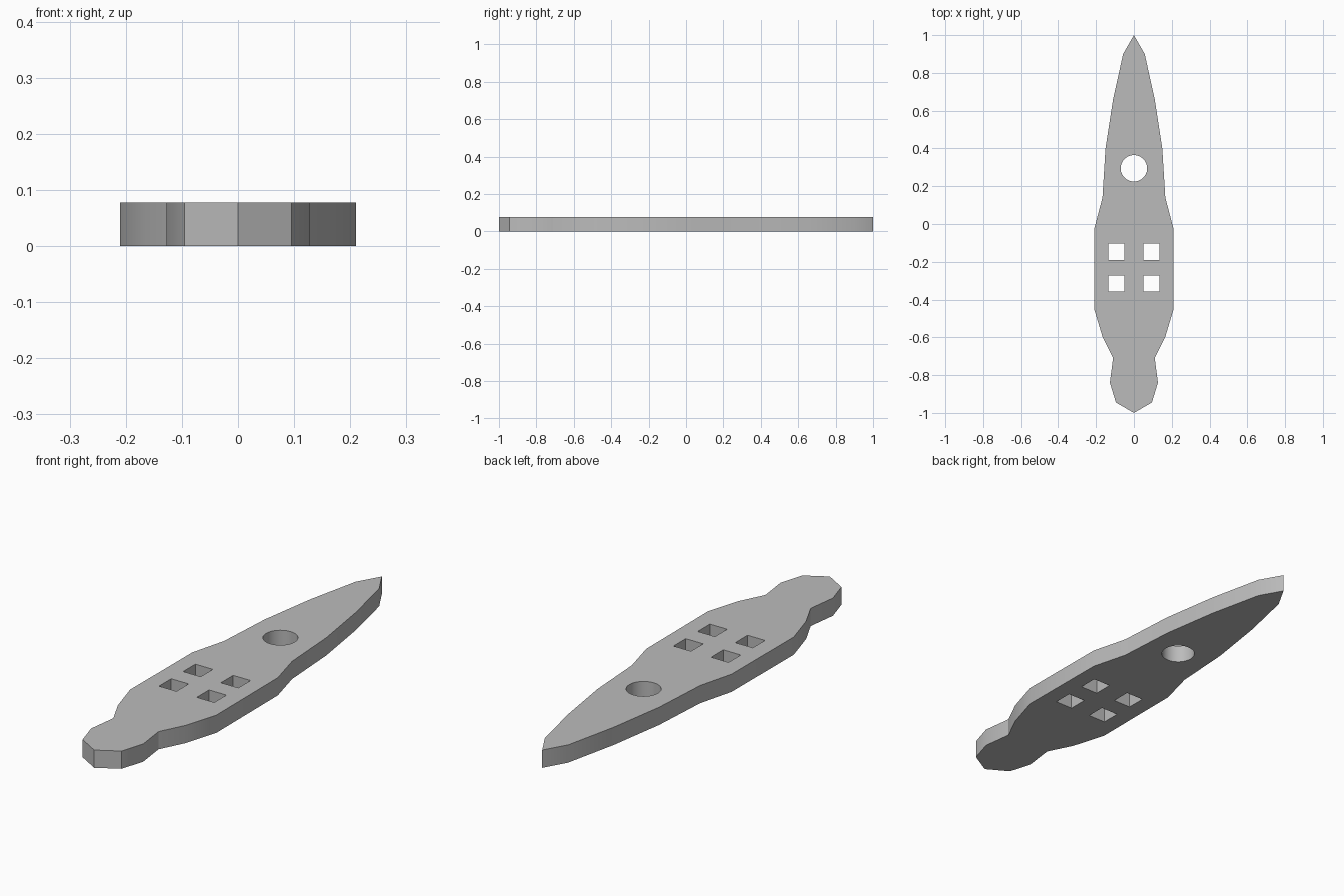
import bpy
import bmesh
import math

cube = bpy.data.objects.get("Cube")
if cube:
    bpy.data.objects.remove(cube, do_unlink=True)

THICKNESS = 0.078

# Half outline of the blade, from the tip to the butt
HALF = [(0, 1), (0.057, 0.9), (0.11, 0.66), (0.15, 0.4), (0.166, 0.14),
        (0.208, -0.02), (0.21, -0.45), (0.165, -0.6), (0.11, -0.71),
        (0.127, -0.84), (0.095, -0.945), (0, -1)]


def add_loop(bm, points):
    """Closed ring of edges on the ground plane."""
    verts = [bm.verts.new((x, y, 0)) for x, y in points]
    return [bm.edges.new((a, b)) for a, b in zip(verts, verts[1:] + verts[:1])]


def regular_loop(cx, cy, radius, sides, turn=0.0):
    angles = [turn + math.tau * i / sides for i in range(sides)]
    return [(cx + radius * math.cos(a), cy + radius * math.sin(a)) for a in angles]


bm = bmesh.new()

# Mirrored outline
edges = add_loop(bm, HALF + [(-x, y) for x, y in HALF[-2:0:-1]])

# Round hole
edges += add_loop(bm, regular_loop(0, 0.295, 0.07, 48))

# Four square holes
for x in (-0.092, 0.092):
    for y in (-0.147, -0.315):
        edges += add_loop(bm, regular_loop(x, y, 0.0425 * math.sqrt(2), 4, math.pi / 4))

# Fill between the rings and give the plate its thickness
bmesh.ops.triangle_fill(bm, edges=edges, use_beauty=True, normal=(0, 0, 1))
top = bmesh.ops.extrude_face_region(bm, geom=bm.faces[:], use_keep_orig=True)["geom"]
for v in top:
    if isinstance(v, bmesh.types.BMVert):
        v.co.z = THICKNESS
bmesh.ops.recalc_face_normals(bm, faces=bm.faces[:])

mesh = bpy.data.meshes.new("blade_plate")
bm.to_mesh(mesh)
bm.free()
plate = bpy.data.objects.new("blade_plate", mesh)
bpy.context.collection.objects.link(plate)

# Single grey finish
grey = bpy.data.materials.new("plain_grey")
grey.use_nodes = True
colour = (0.5, 0.5, 0.5, 1)
grey.diffuse_color = colour
grey.node_tree.nodes["Principled BSDF"].inputs["Base Color"].default_value = colour
mesh.materials.append(grey)

# Soft shading along the gentle side curves, crisp at the corners
bpy.ops.object.select_all(action="DESELECT")
plate.select_set(True)
bpy.context.view_layer.objects.active = plate
bpy.ops.object.shade_smooth_by_angle(angle=math.radians(30))
